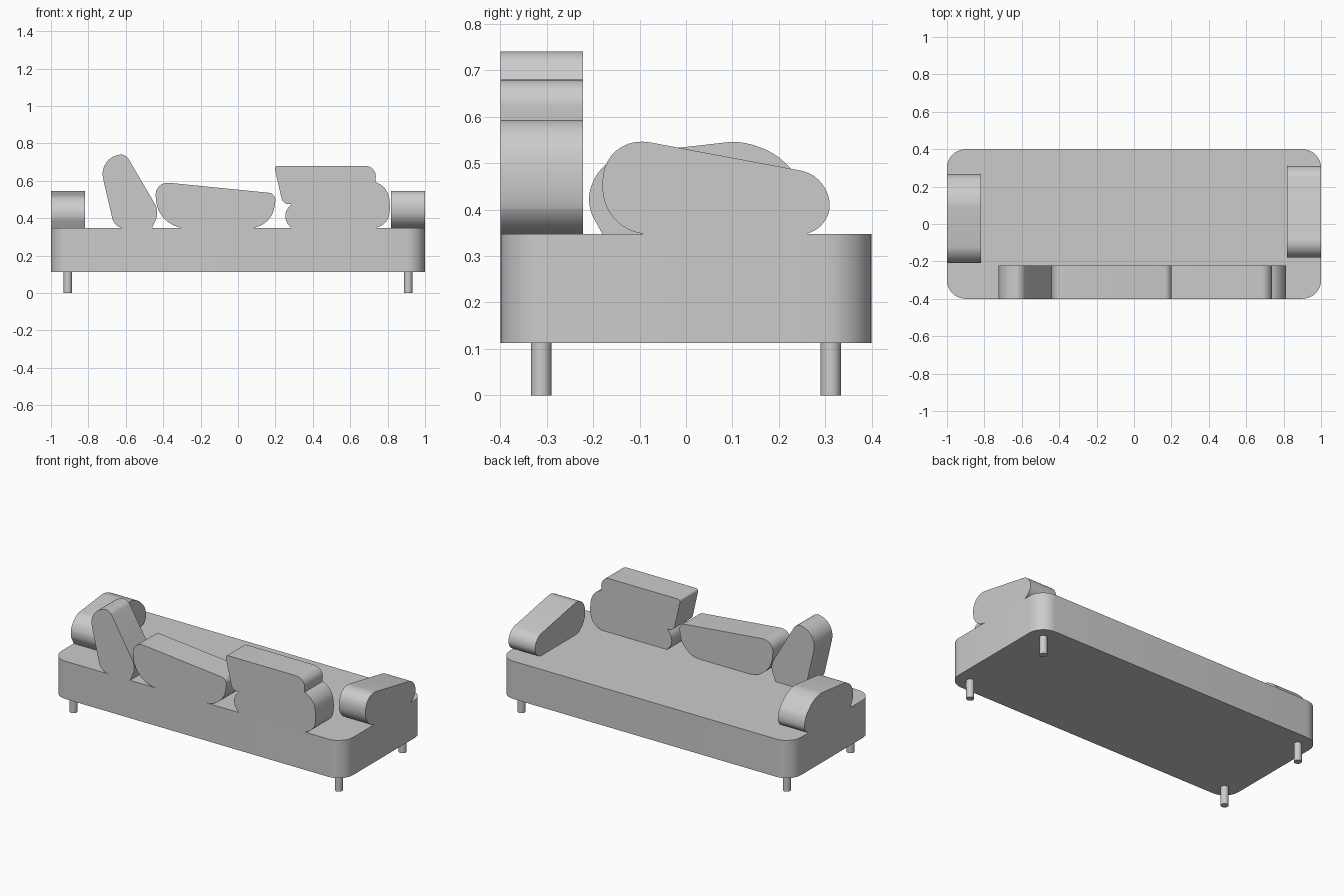
import bpy, bmesh, math
from mathutils import Vector

cube = bpy.data.objects.get("Cube")
if cube:
    bpy.data.objects.remove(cube, do_unlink=True)

grey = bpy.data.materials.new("plain_grey")
grey.use_nodes = True
colour = (0.6, 0.6, 0.6, 1)
grey.diffuse_color = colour
grey.node_tree.nodes["Principled BSDF"].inputs["Base Color"].default_value = colour

SEAT_BOTTOM, SEAT_TOP = 0.113, 0.347
FLOOR = SEAT_TOP
STEPS = 10


def rounded(corners):
    """Outline from (u, v, trim) corners, each softened over its trim length."""
    out = []
    for i, (u, v, trim) in enumerate(corners):
        c = Vector((u, v))
        if trim == 0:
            out.append(c)
            continue
        before = Vector(corners[i - 1][:2])
        after = Vector(corners[(i + 1) % len(corners)][:2])
        a = c + (before - c).normalized() * trim
        b = c + (after - c).normalized() * trim
        p, q = a.lerp(c, 0.55), b.lerp(c, 0.55)
        for k in range(STEPS + 1):
            t = k / STEPS
            s = 1 - t
            out.append(a * s**3 + p * 3 * s * s * t + q * 3 * s * t * t + b * t**3)
    return out


def prism(name, outline, axis, low, high):
    """Extrude a flat outline along one axis, from low to high."""
    place = {
        "x": lambda u, v: (low, u, v),
        "y": lambda u, v: (u, low, v),
        "z": lambda u, v: (u, v, low),
    }[axis]
    bm = bmesh.new()
    face = bm.faces.new([bm.verts.new(place(*p)) for p in outline])
    push = Vector([(high - low) * (axis == a) for a in "xyz"])
    top = bmesh.ops.extrude_face_region(bm, geom=[face], use_keep_orig=True)["geom"]
    moved = [g for g in top if isinstance(g, bmesh.types.BMVert)]
    bmesh.ops.translate(bm, verts=moved, vec=push)
    bmesh.ops.remove_doubles(bm, verts=bm.verts, dist=0.0002)
    bmesh.ops.recalc_face_normals(bm, faces=bm.faces)
    mesh = bpy.data.meshes.new(name)
    bm.to_mesh(mesh)
    bm.free()
    mesh.materials.append(grey)
    obj = bpy.data.objects.new(name, mesh)
    bpy.context.collection.objects.link(obj)
    bpy.ops.object.select_all(action="DESELECT")
    obj.select_set(True)
    bpy.context.view_layer.objects.active = obj
    bpy.ops.object.shade_smooth_by_angle(angle=math.radians(30))
    return obj


# Seat block with rounded upright corners
plan = [(x, y, 0.1) for x, y in ((-1, -0.4), (1, -0.4), (1, 0.4), (-1, 0.4))]
prism("seat_base", rounded(plan), "z", SEAT_BOTTOM, SEAT_TOP)

# Four round legs
for side, x in (("right", -0.91), ("left", 0.91)):
    for end, y in (("front", -0.312), ("back", 0.312)):
        ring = [Vector((x + 0.022 * math.cos(a), y + 0.022 * math.sin(a)))
                for a in (math.tau * k / 24 for k in range(24))]
        prism(f"{end}_{side}_leg", ring, "z", 0, SEAT_BOTTOM)

# Cushions standing along the front edge, outlines in x and z
cushions = {
    "leaning_cushion": [
        (-0.66, FLOOR, 0.05), (-0.75, 0.735, 0.13), (-0.6, 0.742, 0.03),
        (-0.42, 0.435, 0.045), (-0.46, FLOOR, 0)],
    "low_cushion": [
        (-0.425, FLOOR, 0.145), (-0.447, 0.597, 0.08),
        (0.205, 0.532, 0.04), (0.18, FLOOR, 0.115)],
    "stacked_cushions": [
        (0.285, FLOOR, 0), (0.23, 0.411, 0.06), (0.285, 0.475, 0),
        (0.24, 0.475, 0.03), (0.193, 0.68, 0.02), (0.74, 0.68, 0.06),
        (0.735, 0.592, 0), (0.79, 0.575, 0.05), (0.822, 0.46, 0.06),
        (0.795, 0.37, 0.04), (0.735, FLOOR, 0)],
}
for name, corners in cushions.items():
    prism(name, rounded(corners), "y", -0.4, -0.222)

# Arm bolsters at both ends, outlines in y and z
left_arm = [
    (-0.18, FLOOR, 0.1), (-0.18, 0.564, 0.105), (0.312, 0.472, 0.065),
    (0.308, 0.37, 0.035), (0.26, FLOOR, 0)]
right_arm = [
    (-0.18, FLOOR, 0), (-0.217, 0.415, 0.035), (-0.18, 0.515, 0.06),
    (0.16, 0.553, 0.07), (0.275, 0.44, 0.05), (0.26, FLOOR, 0.045)]
prism("left_arm_bolster", rounded(left_arm), "x", 0.818, 1)
prism("right_arm_bolster", rounded(right_arm), "x", -1, -0.818)
